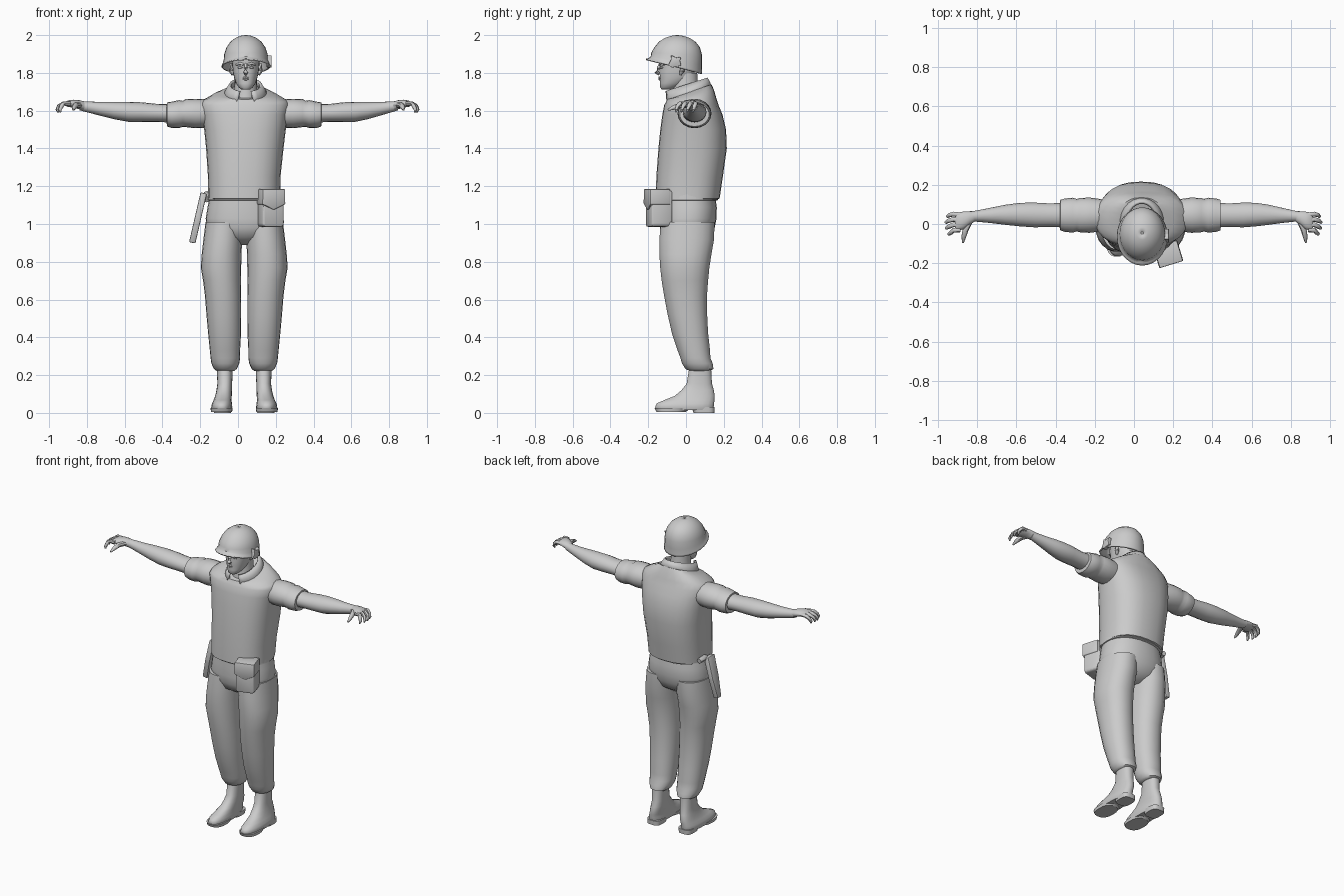
import bpy, bmesh
from math import sin, cos, pi, radians
from mathutils import Vector, Matrix

CX = 0.033  # body midline


def finish(name, bm, angle=45):
    bmesh.ops.recalc_face_normals(bm, faces=bm.faces[:])
    me = bpy.data.meshes.new(name)
    bm.to_mesh(me)
    bm.free()
    ob = bpy.data.objects.new(name, me)
    bpy.context.collection.objects.link(ob)
    bpy.ops.object.select_all(action='DESELECT')
    ob.select_set(True)
    bpy.context.view_layer.objects.active = ob
    bpy.ops.object.shade_smooth_by_angle(angle=radians(angle))
    return ob


def bridge(name, rings, closed=True, cap=True, angle=45):
    bm = bmesh.new()
    vs = [[bm.verts.new(p) for p in r] for r in rings]
    n = len(vs[0])
    for r0, r1 in zip(vs, vs[1:]):
        for i in range(n if closed else n - 1):
            j = (i + 1) % n
            bm.faces.new((r0[i], r0[j], r1[j], r1[i]))
    if cap and closed:
        bm.faces.new(vs[0])
        bm.faces.new(vs[-1])
    return finish(name, bm, angle)


def pw(v, p):
    return abs(v) ** p * (1 if v >= 0 else -1)


def loft_z(name, secs, n=22, p=1.0, gap=None, cap=True, angle=45):
    """Sections: (x, z, half width, front y, back y, tilt); gap opens the front."""
    rings = []
    for x, z, a, f, k, *t in secs:
        t = t[0] if t else 0
        cy, b = (f + k) / 2, (k - f) / 2
        ring = []
        for i in range(n):
            w = (-pi / 2 + gap + (2 * pi - 2 * gap) * i / (n - 1)) if gap else 2 * pi * i / n
            dy = b * pw(sin(w), p)
            ring.append((x + a * pw(cos(w), p), cy + dy, z + t * dy))
        rings.append(ring)
    return bridge(name, rings, closed=not gap, cap=cap, angle=angle)


def loft_x(name, secs, n=16):
    """Sections: (x, y, z, half depth, half height)."""
    return bridge(name, [[(x, y + a * cos(2 * pi * i / n), z + b * sin(2 * pi * i / n))
                          for i in range(n)] for x, y, z, a, b in secs])


def tube(name, pts, radii, n=8):
    pts = [Vector(q) for q in pts]
    rings = []
    for i, q in enumerate(pts):
        d = pts[min(i + 1, len(pts) - 1)] - pts[max(i - 1, 0)]
        m = d.to_track_quat('Z', 'Y')
        rings.append([q + m @ Vector((radii[i] * cos(2 * pi * k / n), radii[i] * sin(2 * pi * k / n), 0))
                      for k in range(n)])
    return bridge(name, rings)


def prism(name, outline, depth, mat, bevel=0.008):
    """Outline in local x, z pushed along local y."""
    bm = bmesh.new()
    f = bm.faces.new([bm.verts.new((x, 0, z)) for x, z in outline])
    r = bmesh.ops.extrude_face_region(bm, geom=[f])
    bmesh.ops.translate(bm, vec=(0, depth, 0), verts=[v for v in r['geom'] if isinstance(v, bmesh.types.BMVert)])
    bmesh.ops.recalc_face_normals(bm, faces=bm.faces[:])
    bmesh.ops.bevel(bm, geom=bm.edges[:], offset=bevel, segments=2, affect='EDGES', profile=0.5)
    bmesh.ops.transform(bm, matrix=mat, verts=bm.verts[:])
    return finish(name, bm, 40)


# Vest and collar
loft_z("vest", [(CX, 1.13, .175, -.14, .165), (CX, 1.135, .19, -.16, .178), (CX, 1.25, .192, -.157, .195),
                (CX + .003, 1.4, .205, -.146, .216), (CX + .004, 1.5, .216, -.136, .212),
                (CX + .004, 1.58, .228, -.125, .193), (CX + .004, 1.63, .236, -.115, .172),
                (CX + .004, 1.655, .222, -.108, .16, .1), (CX + .004, 1.685, .165, -.1, .148, .2),
                (CX + .005, 1.70, .11, -.09, .135, .35)], n=28, p=.82)
collar = loft_z("collar", [(.04, 1.675, .122, -.112, .137, .4), (.04, 1.71, .104, -.116, .128, .36),
                           (.04, 1.738, .086, -.118, .115, .32)], gap=.42)
s = collar.modifiers.new("thickness", 'SOLIDIFY')
s.thickness = .014

# Head, neck and face
X = .041
loft_z("neck", [(X, 1.62, .075, -.085, .08), (X, 1.69, .06, -.07, .065), (X, 1.80, .058, -.07, .06)])
loft_z("head", [(X, 1.712, .022, -.128, -.075), (X, 1.722, .036, -.137, -.05), (X, 1.745, .052, -.138, -.005),
                (X, 1.775, .062, -.138, .035), (X, 1.81, .069, -.142, .05), (X, 1.835, .071, -.137, .055),
                (X, 1.86, .074, -.145, .06), (X, 1.90, .072, -.14, .06), (X, 1.94, .055, -.11, .03)], p=.9)
tube("nose", [(X, -.135, 1.85), (X, -.147, 1.825), (X, -.155, 1.803), (X, -.14, 1.793)], [.006, .009, .013, .008])
for k, z in enumerate((1.765, 1.774)):
    tube("lip", [(X - .025, -.128, z), (X, -.141, z + .001), (X + .025, -.128, z)], [.002, .006, .002])
for sd in (-1, 1):
    tube("brow", [(X + sd * .01, -.14, 1.845), (X + sd * .03, -.135, 1.85), (X + sd * .052, -.115, 1.843)],
         [.006, .008, .004])
    tube("eye", [(X + sd * .018, -.135, 1.828), (X + sd * .03, -.131, 1.829), (X + sd * .043, -.121, 1.828)],
         [.003, .007, .003])
    tube("ear", [(X + sd * .07, -.03, 1.79), (X + sd * .077, -.02, 1.81), (X + sd * .075, -.02, 1.85)],
         [.006, .014, .012])

# Helmet with sloping rim and side clip
H = .042
helmet = loft_z("helmet", [(H, 1.835, .13, -.212, .085, -.27), (H, 1.842, .127, -.2, .084, -.25),
                           (H, 1.865, .118, -.187, .085, -.16), (H, 1.90, .115, -.184, .085, -.05),
                           (H, 1.935, .103, -.168, .074), (H, 1.965, .082, -.143, .05),
                           (H, 1.985, .056, -.112, .02), (H, 1.996, .03, -.08, -.015),
                           (H, 2.0, .004, -.05, -.042)], n=28, cap=False)
s = helmet.modifiers.new("thickness", 'SOLIDIFY')
s.thickness = .008
prism("helmet_cap", [(-.006, -.006), (.006, -.006), (.006, .006), (-.006, .006)], .002,
      Matrix.Translation((H, -.046, 1.998)) @ Matrix.Rotation(pi / 2, 4, 'X'), .0005)
prism("helmet_clip", [(-.035, -.02), (-.012, -.032), (.035, -.022), (.028, .005), (.036, .026),
                      (.008, .02), (-.018, .034), (-.02, .008)], .026,
      Matrix.Translation((.178, -.06, 1.86)) @ Matrix.Rotation(pi / 2, 4, 'Z'), .003)

# Trouser hips and belt
loft_z("trouser_seat", [(CX, .89, .05, -.05, .07), (CX, .93, .15, -.115, .13), (CX, .98, .2, -.138, .152),
                        (CX, 1.03, .204, -.142, .162), (CX, 1.09, .194, -.142, .163),
                        (CX, 1.17, .178, -.138, .15)], n=28, p=.88)
loft_z("belt", [(CX, 1.125, .186, -.146, .165), (CX, 1.128, .192, -.152, .17),
                (CX, 1.162, .19, -.152, .168), (CX, 1.165, .182, -.146, .16)], n=28, p=.88)

for sd, side in ((-1, "right"), (1, "left")):
    # Trouser leg, boot, sole and heel
    def m(d):
        return CX + sd * d
    loft_z(side + "_trouser_leg", [(m(.1), .222, .046, .02, .125), (m(.1), .232, .06, -.003, .146),
                                   (m(.1), .262, .074, -.022, .142), (m(.1), .29, .078, -.03, .13),
                                   (m(.102), .33, .08, -.045, .128), (m(.104), .42, .087, -.075, .118),
                                   (m(.108), .52, .092, -.098, .113), (m(.112), .62, .096, -.117, .112),
                                   (m(.118), .70, .1, -.13, .118), (m(.123), .77, .107, -.138, .125),
                                   (m(.12), .84, .105, -.142, .136), (m(.113), .92, .103, -.142, .15),
                                   (m(.105), 1.01, .1, -.135, .152)], p=.92)
    loft_z(side + "_boot", [(m(.118), .014, .052, -.158, .143), (m(.119), .03, .056, -.165, .148),
                            (m(.118), .05, .053, -.157, .15), (m(.115), .068, .047, -.115, .152),
                            (m(.11), .09, .044, -.06, .153), (m(.106), .12, .041, -.025, .148),
                            (m(.103), .155, .039, .003, .138), (m(.103), .245, .043, .018, .133)], p=.85)
    loft_z(side + "_sole", [(m(.12), .006, .056, -.158, -.0), (m(.12), .026, .059, -.167, .03)], p=.8, angle=30)
    loft_z(side + "_heel", [(m(.115), 0, .046, .04, .15), (m(.115), .03, .048, .03, .152)], p=.6, angle=30)

    # Sleeve, forearm and hand; the two arms differ a little in length
    k = 1.07 if sd < 0 else .94
    def ax(d):
        return CX + sd * (d if d < .4 else .4 + (d - .4) * k)
    loft_x(side + "_sleeve", [(ax(d), *r) for d, *r in (
        (.16, .045, 1.585, .075, .068), (.215, .045, 1.585, .084, .076), (.26, .045, 1.585, .09, .078),
        (.31, .045, 1.587, .087, .074), (.325, .045, 1.583, .083, .069), (.345, .045, 1.582, .089, .074),
        (.385, .045, 1.578, .085, .069), (.408, .045, 1.58, .078, .064), (.41, .045, 1.583, .06, .05))], 20)
    loft_x(side + "_forearm", [(ax(d), *r) for d, *r in (
        (.37, .045, 1.586, .063, .049), (.46, .045, 1.588, .06, .048), (.53, .046, 1.592, .063, .052),
        (.6, .048, 1.594, .06, .053), (.67, .047, 1.601, .051, .046), (.74, .044, 1.61, .039, .036),
        (.81, .04, 1.621, .028, .028), (.84, .037, 1.627, .027, .025))])
    loft_x(side + "_palm", [(ax(d), *r) for d, *r in (
        (.815, .039, 1.622, .026, .026), (.84, .03, 1.631, .035, .024), (.87, .018, 1.637, .045, .021),
        (.9, .012, 1.637, .046, .017), (.91, .01, 1.635, .04, .01))])
    for i in range(4):
        y = .046 - i * .025
        e = (.945, .952, .95, .938)[i]
        y2 = y * 1.2 - .01
        tube(side + "_finger", [(ax(.885), y, 1.637), (ax(.918), y * 1.1, 1.638),
                                (ax(e - .008), y2, 1.624), (ax(e), y2 - .006, 1.605),
                                (ax(e - .004), y2 - .01, 1.592)], [.013, .012, .011, .009, .004])
    tube(side + "_thumb", [(ax(.84), .015, 1.63), (ax(.86), -.03, 1.628), (ax(.868), -.065, 1.617),
                           (ax(.872), -.095, 1.604)], [.016, .015, .012, .005])

# Belt pouch with pointed flap
M = Matrix.Translation((.188, -.198, 1.085)) @ Matrix.Rotation(radians(17), 4, 'Z')
prism("pouch", [(-.06, -.09), (-.05, -.1), (.05, -.1), (.06, -.09), (.058, .092), (-.058, .092)], .115, M, .01)
prism("pouch_flap", [(-.064, .02), (0, -.01), (.064, .02), (.062, .1), (-.062, .1)], .11,
      M @ Matrix.Translation((0, -.009, 0)), .005)

# Sheath hanging from the belt on the other hip
S = Matrix.Translation((-.165, .02, 1.16)) @ Matrix.Rotation(radians(13), 4, 'Y') @ Matrix.Rotation(pi / 2, 4, 'Z')
prism("sheath", [(-.04, 0), (.03, 0), (.026, -.14), (.012, -.27), (-.026, -.27), (-.04, -.14)], .034, S, .006)
tube("sheath_grip", [(-.165, .0, 1.13), (-.165, .04, 1.155), (-.16, .09, 1.15)], [.018, .02, .016])
